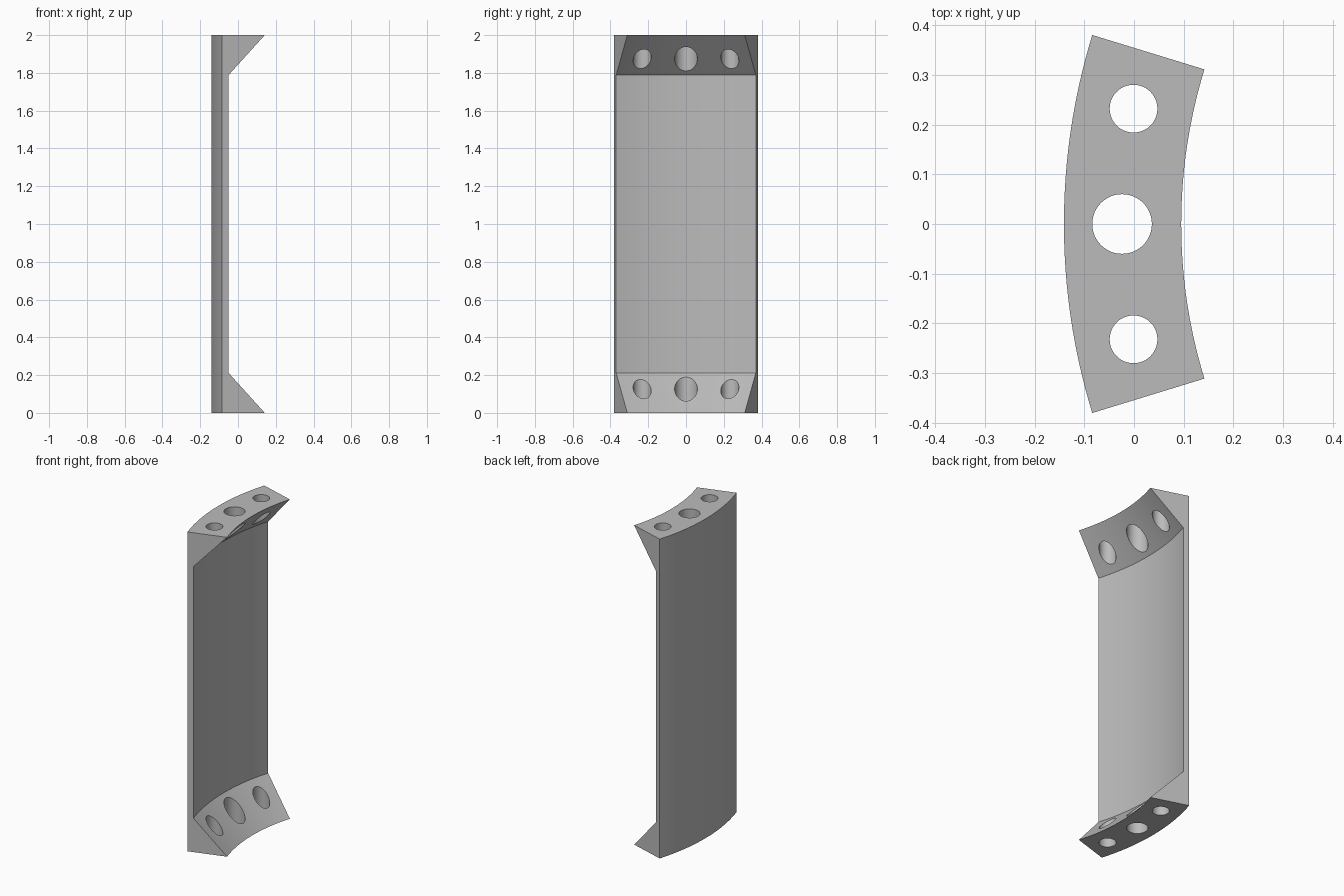
import bpy, bmesh
from math import radians, sin, cos
from mathutils import Matrix, Vector

cube = bpy.data.objects.get("Cube")
if cube:
    bpy.data.objects.remove(cube, do_unlink=True)

HEIGHT = 2.0
AXIS_X = 1.155        # centre of curvature
R_OUTER = 1.296
R_WALL = 1.2605       # inner face of the thin wall
R_LIP = 1.06          # tip of the end flanges
FLANGE = 0.212        # height of each sloped flange
HALF_ANGLE = radians(17.06)
STEPS = 32

grey = bpy.data.materials.new("plain grey")
grey.use_nodes = True
colour = (0.5, 0.5, 0.5, 1)
grey.diffuse_color = colour
grey.node_tree.nodes["Principled BSDF"].inputs["Base Color"].default_value = colour


def finish(name, bm):
    bmesh.ops.recalc_face_normals(bm, faces=bm.faces)
    mesh = bpy.data.meshes.new(name)
    bm.to_mesh(mesh)
    bm.free()
    mesh.materials.append(grey)
    obj = bpy.data.objects.new(name, mesh)
    bpy.context.collection.objects.link(obj)
    return obj


def polar(radius, angle, z):
    return Vector((AXIS_X - radius * cos(angle), radius * sin(angle), z))


# Curved panel: wall with sloped flanges, swept about the vertical axis
profile = [(R_OUTER, 0), (R_LIP, 0), (R_WALL, FLANGE),
           (R_WALL, HEIGHT - FLANGE), (R_LIP, HEIGHT), (R_OUTER, HEIGHT)]
bm = bmesh.new()
rings = []
for i in range(STEPS + 1):
    angle = HALF_ANGLE * (2 * i / STEPS - 1)
    rings.append([bm.verts.new(polar(r, angle, z)) for r, z in profile])
n = len(profile)
for a, b in zip(rings, rings[1:]):
    for k in range(n):
        bm.faces.new((a[k], a[(k + 1) % n], b[(k + 1) % n], b[k]))
bm.faces.new(rings[0])
bm.faces.new(rings[-1])
panel = finish("curved_panel", bm)

# Bolt holes: vertical cylinders through both flanges
bm = bmesh.new()
for angle, radius in ((-11.35, 0.048), (0, 0.06), (11.35, 0.048)):
    centre = polar(1.179, radians(angle), HEIGHT / 2)
    bmesh.ops.create_cone(bm, cap_ends=True, segments=48, radius1=radius, radius2=radius,
                          depth=HEIGHT + 0.2, matrix=Matrix.Translation(centre))
cutter = finish("bolt_hole_cutter", bm)
cutter.hide_render = True

cut = panel.modifiers.new("bolt_holes", 'BOOLEAN')
cut.operation = 'DIFFERENCE'
cut.solver = 'EXACT'
cut.object = cutter

bpy.ops.object.select_all(action='DESELECT')
panel.select_set(True)
bpy.context.view_layer.objects.active = panel
bpy.ops.object.modifier_apply(modifier=cut.name)
bpy.data.objects.remove(cutter, do_unlink=True)
bpy.ops.object.shade_smooth_by_angle(angle=radians(30))
